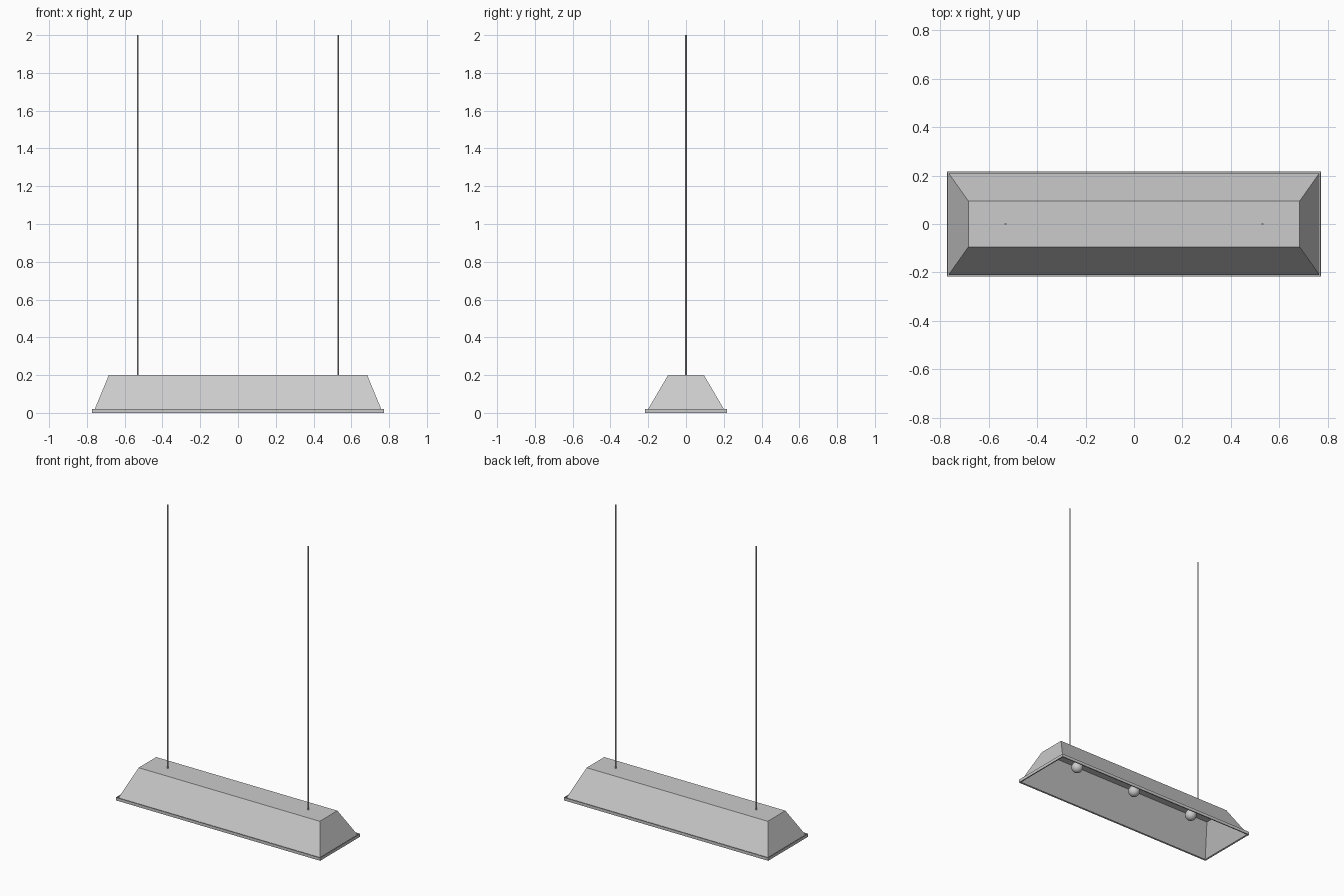
import bpy, bmesh

cube = bpy.data.objects.get("Cube")
if cube:
    bpy.data.objects.remove(cube)

metal = bpy.data.materials.new("light grey metal")
metal.use_nodes = True
metal.diffuse_color = (0.6, 0.6, 0.6, 1)
metal.node_tree.nodes["Principled BSDF"].inputs["Base Color"].default_value = (0.6, 0.6, 0.6, 1)


def lofted(name, rings, closed_section):
    """Skin rectangular rings given as (half x, half y, z): a frame, or a capped solid."""
    bm = bmesh.new()
    loops = [[bm.verts.new((sx * x, sy * y, z)) for sx, sy in
              ((-1, -1), (1, -1), (1, 1), (-1, 1))] for x, y, z in rings]
    pairs = list(zip(loops, loops[1:]))
    if closed_section:
        pairs.append((loops[-1], loops[0]))
    else:
        bm.faces.new(loops[0])
        bm.faces.new(loops[-1])
    for a, b in pairs:
        for i in range(4):
            j = (i + 1) % 4
            bm.faces.new((a[i], a[j], b[j], b[i]))
    bmesh.ops.recalc_face_normals(bm, faces=bm.faces)
    mesh = bpy.data.meshes.new(name)
    bm.to_mesh(mesh)
    bm.free()
    mesh.materials.append(metal)
    bpy.context.collection.objects.link(bpy.data.objects.new(name, mesh))


def rod(name, x, z0, z1, radius, sides):
    bpy.ops.mesh.primitive_cylinder_add(vertices=sides, radius=radius, depth=z1 - z0,
                                        location=(x, 0, (z0 + z1) / 2))
    obj = bpy.context.object
    obj.name = name
    obj.data.materials.append(metal)


# Hollow trough: top outside, down the walls, then up the inside
lofted("shade", [(0.684, 0.095, 0.2), (0.766, 0.211, 0.002),
                 (0.762, 0.206, 0.002), (0.68, 0.091, 0.194)], False)

# Thin upright band round the open bottom
lofted("rim", [(0.772, 0.216, 0), (0.772, 0.216, 0.02),
               (0.767, 0.212, 0.02), (0.767, 0.212, 0)], True)

# Suspension cords
for side, x in (("left", 0.53), ("right", -0.53)):
    rod(side + "_cord", x, 0.195, 2, 0.004, 8)

# Three round bulbs on short sockets
for i, x in enumerate((-0.47, 0, 0.47)):
    rod(f"socket_{i + 1}", x, 0.155, 0.197, 0.014, 16)
    bpy.ops.mesh.primitive_uv_sphere_add(segments=24, ring_count=16, radius=0.037,
                                         location=(x, 0, 0.127))
    bulb = bpy.context.object
    bulb.name = f"bulb_{i + 1}"
    bulb.data.materials.append(metal)
    bpy.ops.object.shade_smooth()
